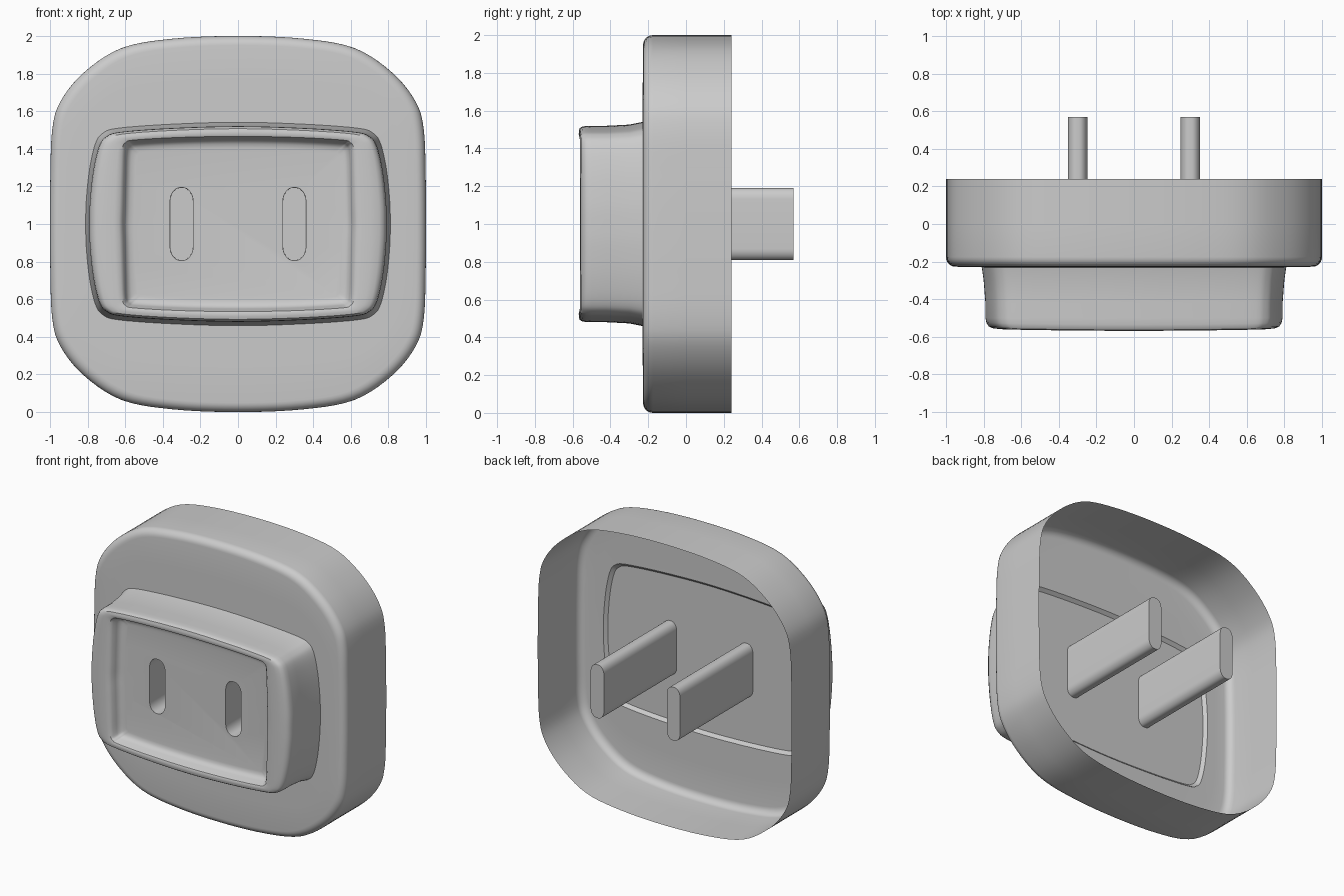
import bpy, bmesh, math
from mathutils import Vector

if "Cube" in bpy.data.objects:
    bpy.data.objects.remove(bpy.data.objects["Cube"])

ZC = 1.0  # height of the plug centre


def outline(quad, sub=5):
    """Closed smooth loop (x, z) from quarter-profile points, mirrored both ways."""
    q = [Vector(p) for p in quad]
    right = q + [Vector((p.x, -p.y)) for p in q[-2::-1]]
    pts = right + [Vector((-p.x, p.y)) for p in right[-2:0:-1]]
    out, n = [], len(pts)
    for i in range(n):
        a, b, c, d = (pts[(i + k) % n] for k in (-1, 0, 1, 2))
        for s in range(sub):
            t = s / sub
            out.append(0.5 * (2 * b + (c - a) * t + (2 * a - 5 * b + 4 * c - d) * t**2
                              + (3 * b - a - 3 * c + d) * t**3))
    return out


def scaled(loop, sx, sz):
    return [Vector((p.x * sx, p.y * sz)) for p in loop]


def mix(a, b, t):
    return [p.lerp(r, t) for p, r in zip(a, b)]


def loft(name, rings, cap_start=False, cap_end=False, cx=0.0, bow=0.0, angle=35):
    """Skin a list of (loop, y, bow weight) rings."""
    bm = bmesh.new()
    rows = []
    for loop, y, w in rings:
        rows.append([bm.verts.new((p.x + cx, y - bow * w * max(0, 1 - (p.x / 0.8)**2), p.y + ZC))
                     for p in loop])
    n = len(rows[0])
    for r0, r1 in zip(rows, rows[1:]):
        for i in range(n):
            j = (i + 1) % n
            bm.faces.new((r0[i], r0[j], r1[j], r1[i]))
    if cap_start:
        bm.faces.new(rows[0][::-1])
    if cap_end:
        bm.faces.new(rows[-1])
    bmesh.ops.recalc_face_normals(bm, faces=bm.faces)
    me = bpy.data.meshes.new(name)
    bm.to_mesh(me)
    bm.free()
    ob = bpy.data.objects.new(name, me)
    bpy.context.collection.objects.link(ob)
    smooth(ob, angle)
    return ob


def smooth(ob, angle=35):
    bpy.ops.object.select_all(action='DESELECT')
    ob.select_set(True)
    bpy.context.view_layer.objects.active = ob
    bpy.ops.object.shade_smooth_by_angle(angle=math.radians(angle))


def pill(hw, hh, r, steps=8):
    """Rounded-rectangle loop."""
    out = []
    for k, (sx, sz) in enumerate([(1, 1), (-1, 1), (-1, -1), (1, -1)]):
        for s in range(steps + 1):
            a = math.pi / 2 * (k + s / steps)
            out.append(Vector((sx * (hw - r) + r * math.cos(a),
                               sz * (hh - r * 1.3) + r * 1.3 * math.sin(a))))
    return out


body = outline([(0, 1), (.35, .985), (.62, .935), (.82, .805), (.945, .65), (.988, .5), (.998, .25), (1, 0)])
rim = outline([(0, .52), (.35, .51), (.62, .49), (.70, .465), (.74, .41), (.77, .28), (.787, .12), (.79, 0)])
well = outline([(0, .46), (.3, .455), (.54, .442), (.585, .43), (.602, .395), (.608, .25), (.612, .1), (.615, 0)])
foot = scaled(rim, 1.025, 1.04)

# Open-backed shell with a rounded front edge and an opening for the socket
rings = [(body, .24, 0), (body, .0, 0), (body, -.175, 0)]
for k in range(1, 7):
    a = math.pi / 2 * k / 6
    s = 1 - .05 * (1 - math.cos(a))
    rings.append((scaled(body, s, s), -.175 - .052 * math.sin(a), 0))
rings += [(mix(scaled(body, .95, .95), foot, .5), -.229, 0), (foot, -.23, 0)]
loft("shell", rings)

# Raised socket block with a rolled rim and recessed face
rings = [(scaled(rim, 1.0, 1.0), -.25, 0), (foot, -.228, 0), (scaled(rim, 1.012, 1.012), -.30, 0),
         (rim, -.42, 0), (rim, -.50, 0)]
for t, y in [(.03, -.525), (.10, -.543), (.22, -.553), (.45, -.557), (.75, -.558), (.9, -.554), (1, -.54)]:
    rings.append((mix(rim, well, t), y, 1))
rings += [(scaled(well, .985, .98), -.515, 0), (scaled(well, .97, .96), -.495, 0),
          (scaled(well, .94, .925), -.484, 0), (scaled(well, .9, .88), -.48, 0)]
socket = loft("socket_block", rings, True, True, bow=.01)

# Slots cut into the face, and pins out of the back
for side, x in (("left", -.3), ("right", .3)):
    cut = loft("slot_cutter_" + side, [(pill(.062, .195, .055), -.70, 0), (pill(.06, .192, .055), -.30, 0)],
               True, True, cx=x)
    cut.hide_render = True
    mod = socket.modifiers.new("slot_" + side, 'BOOLEAN')
    mod.operation, mod.solver, mod.object = 'DIFFERENCE', 'EXACT', cut
    bpy.ops.object.select_all(action='DESELECT')
    socket.select_set(True)
    bpy.context.view_layer.objects.active = socket
    bpy.ops.object.modifier_apply(modifier=mod.name)
    bpy.data.objects.remove(cut)
    loft("pin_" + side, [(pill(.052, .19, .045), -.255, 0), (pill(.052, .19, .045), .57, 0)], True, True, cx=x)
smooth(socket)
